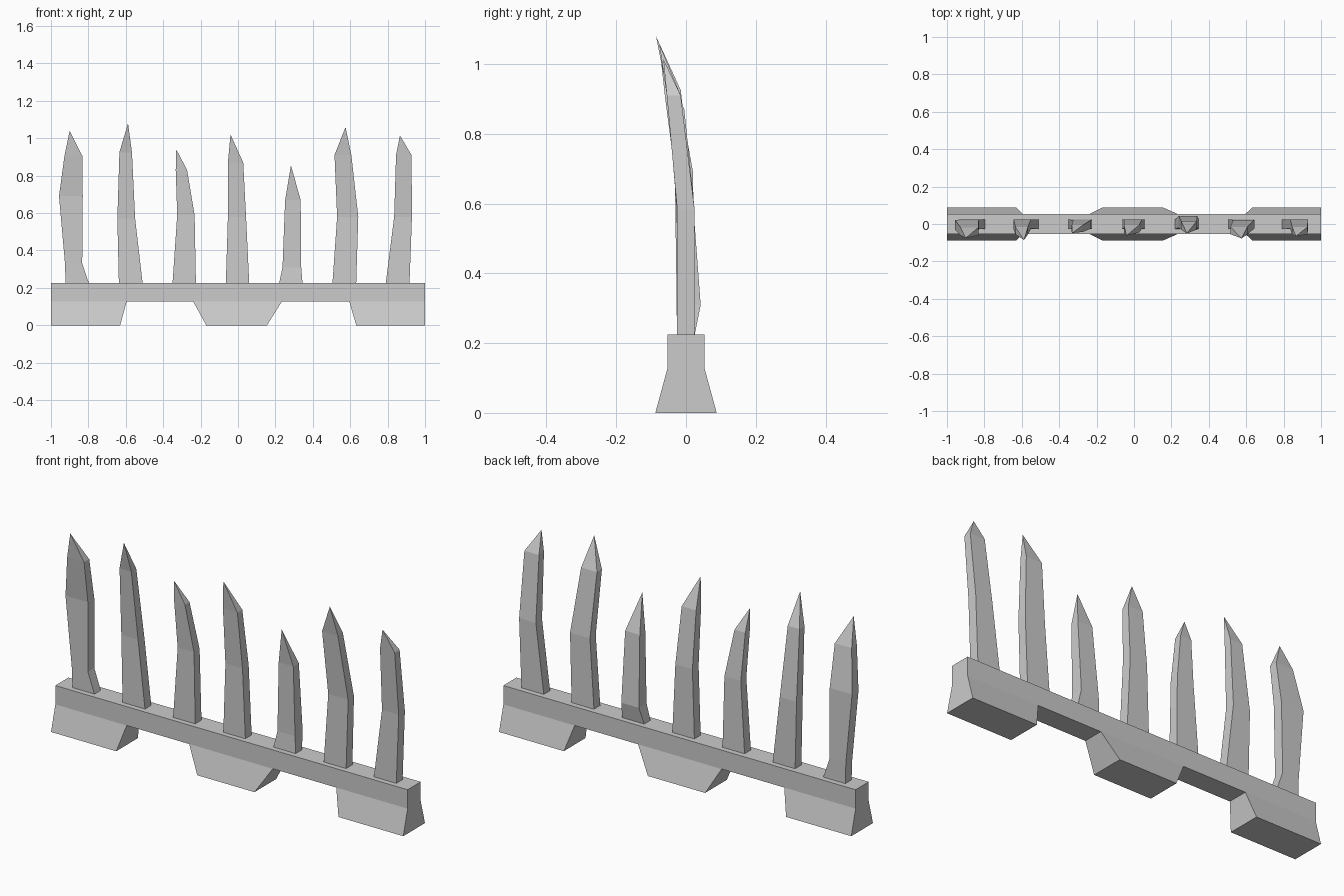
import bpy


def loft(name, sections, tip=None):
    """Loft rectangles (z, x0, x1, y0, y1) upward, ending in a cap or a point."""
    verts, faces = [], [(3, 2, 1, 0)]
    for z, x0, x1, y0, y1 in sections:
        verts += [(x0, y0, z), (x1, y0, z), (x1, y1, z), (x0, y1, z)]
    n = len(sections)
    for s in range(n - 1):
        for i in range(4):
            a, b = s * 4 + i, s * 4 + (i + 1) % 4
            faces.append((a, b, b + 4, a + 4))
    top = [(n - 1) * 4 + i for i in range(4)]
    if tip:
        verts.append(tip)
        faces += [(top[i], top[(i + 1) % 4], len(verts) - 1) for i in range(4)]
    else:
        faces.append(top)
    mesh = bpy.data.meshes.new(name)
    mesh.from_pydata(verts, [], faces)
    obj = bpy.data.objects.new(name, mesh)
    bpy.context.collection.objects.link(obj)
    return obj


BAR_TOP, BAR_LOW = 0.225, 0.128
HALF, FOOT_HALF = 0.053, 0.088

# Long base bar
loft("base_bar", [(BAR_LOW, -1, 1, -HALF, HALF), (BAR_TOP, -1, 1, -HALF, HALF)])

# Flared feet under the bar: bottom x range, top x range
for name, b0, b1, t0, t1 in [
    ("left_foot", -1, -0.63, -1, -0.595),
    ("middle_foot", -0.17, 0.155, -0.24, 0.235),
    ("right_foot", 0.632, 1, 0.595, 1),
]:
    loft(name, [(0, b0, b1, -FOOT_HALF, FOOT_HALF), (BAR_LOW, t0, t1, -HALF, HALF)])

# Spikes: base x range, bent sections (z, x0, x1, y0, y1), tip point
spikes = [
    (-0.922, -0.797, [(0.33, -0.925, -0.833, -0.027, 0.025),
                      (0.69, -0.957, -0.83, -0.032, 0.02),
                      (0.905, -0.928, -0.832, -0.06, -0.018)], (-0.9, -0.075, 1.04)),
    (-0.637, -0.51, [(0.57, -0.645, -0.55, -0.025, 0.025),
                     (0.925, -0.634, -0.567, -0.055, -0.015)], (-0.588, -0.086, 1.08)),
    (-0.35, -0.225, [(0.59, -0.325, -0.232, -0.025, 0.02),
                     (0.83, -0.333, -0.272, -0.042, -0.005)], (-0.33, -0.048, 0.94)),
    (-0.065, 0.06, [(0.58, -0.054, 0.043, -0.025, 0.025),
                    (0.87, -0.054, 0.028, -0.045, -0.005)], (-0.04, -0.062, 1.02)),
    (0.22, 0.345, [(0.31, 0.238, 0.338, -0.02, 0.042),
                   (0.67, 0.252, 0.335, -0.03, 0.015)], (0.283, -0.05, 0.855)),
    (0.505, 0.632, [(0.58, 0.53, 0.643, -0.025, 0.022),
                    (0.91, 0.516, 0.606, -0.055, -0.015)], (0.575, -0.077, 1.06)),
    (0.79, 0.917, [(0.58, 0.835, 0.93, -0.025, 0.025),
                   (0.91, 0.845, 0.928, -0.055, -0.015)], (0.866, -0.065, 1.015)),
]
for i, (x0, x1, bends, tip) in enumerate(spikes, 1):
    loft(f"spike_{i}", [(BAR_TOP, x0, x1, -0.026, 0.025)] + bends, tip)
